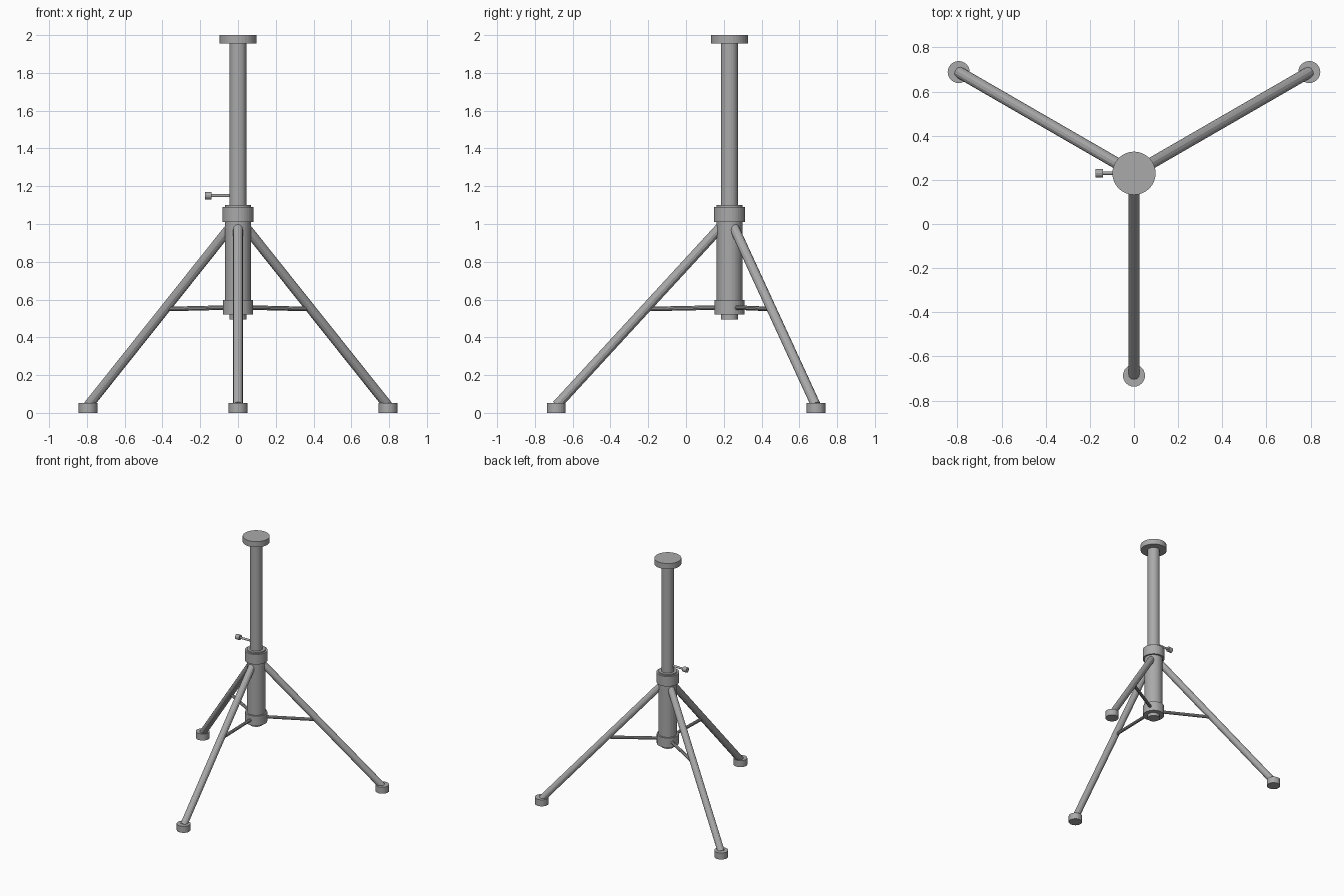
import bpy
from math import cos, sin, radians
from mathutils import Vector

old = bpy.data.objects.get("Cube")
if old:
    bpy.data.objects.remove(old, do_unlink=True)

AXIS_Y = 0.23  # the column stands behind the centre of the footprint

grey = bpy.data.materials.new("metal grey")
grey.use_nodes = True
colour = (0.4, 0.4, 0.4, 1)
grey.diffuse_color = colour
grey.node_tree.nodes["Principled BSDF"].inputs["Base Color"].default_value = colour


def rod(name, start, end, radius, sides):
    """Flat-sided cylinder between two points."""
    a, b = Vector(start), Vector(end)
    d = b - a
    bpy.ops.mesh.primitive_cylinder_add(vertices=sides, radius=radius,
                                        depth=d.length, location=(a + b) / 2)
    ob = bpy.context.object
    ob.name = name
    ob.rotation_euler = d.to_track_quat('Z', 'Y').to_euler()
    ob.data.materials.append(grey)
    return ob


def upright(name, z0, z1, radius, sides=32):
    return rod(name, (0, AXIS_Y, z0), (0, AXIS_Y, z1), radius, sides)


# Central column
upright("inner_pole", 0.495, 1.97, 0.046)
upright("outer_tube", 0.525, 1.10, 0.068)
upright("upper_collar", 1.01, 1.09, 0.082)
upright("lower_collar", 0.52, 0.597, 0.08)
upright("top_plate", 1.955, 2.0, 0.098)

# Locking screw
rod("screw_shaft", (0, AXIS_Y, 1.15), (-0.145, AXIS_Y, 1.15), 0.008, 12)
rod("screw_knob", (-0.14, AXIS_Y, 1.15), (-0.174, AXIS_Y, 1.15), 0.02, 12)

# Three legs, each with a brace and a foot
for name, angle in (("front", -90), ("left", 30), ("right", 150)):
    c, s = cos(radians(angle)), sin(radians(angle))

    def at(r, z):
        return (c * r, AXIS_Y + s * r, z)

    rod(name + "_leg", at(0.05, 0.98), at(0.915, 0.04), 0.026, 12)
    rod(name + "_brace", at(0.05, 0.558), at(0.435, 0.55), 0.012, 10)
    rod(name + "_foot", at(0.917, 0), at(0.917, 0.052), 0.05, 24)
